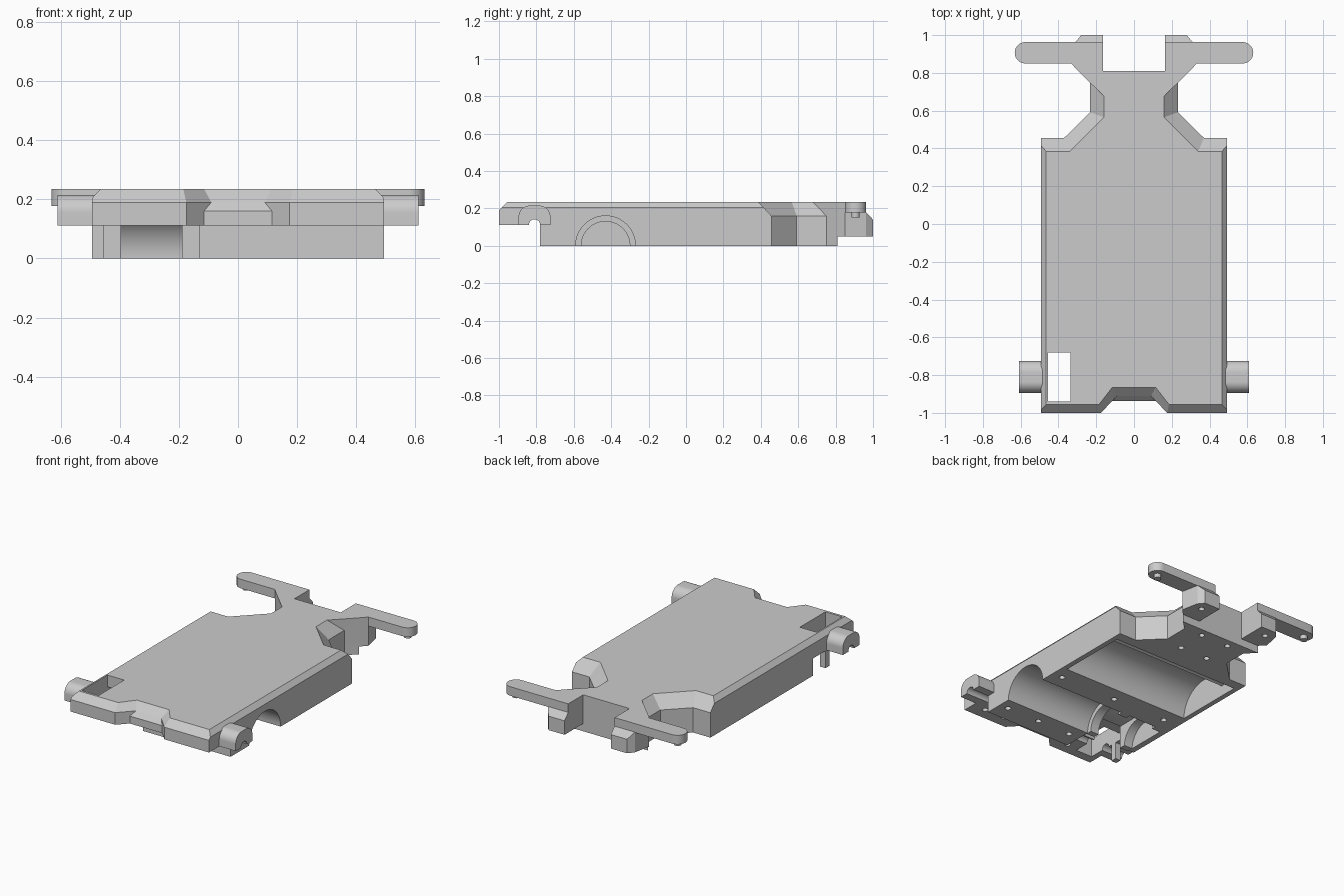
import bpy, bmesh, math
from mathutils import Matrix, Vector

cube = bpy.data.objects.get("Cube")
if cube:
    bpy.data.objects.remove(cube)

grey = bpy.data.materials.new("plain grey")
grey.use_nodes = True
grey.diffuse_color = (0.6, 0.6, 0.6, 1)
grey.node_tree.nodes["Principled BSDF"].inputs["Base Color"].default_value = (0.6, 0.6, 0.6, 1)

FLOOR, TOP = 0.112, 0.235


def finish(name, bm):
    bmesh.ops.recalc_face_normals(bm, faces=bm.faces)
    mesh = bpy.data.meshes.new(name)
    bm.to_mesh(mesh)
    bm.free()
    ob = bpy.data.objects.new(name, mesh)
    bpy.context.collection.objects.link(ob)
    mesh.materials.append(grey)
    return ob


def mirrored(half):
    return half + [(-x, y, z, -tx, ty) for x, y, z, tx, ty in reversed(half)]


def loft(name, rows, z0, z1):
    """Straight walls from z0 to each point's own height, then a slope to the top outline."""
    bm = bmesh.new()
    low = [bm.verts.new((x, y, z0)) for x, y, z, tx, ty in rows]
    mid = [bm.verts.new((x, y, z)) for x, y, z, tx, ty in rows]
    top = [bm.verts.new((tx, ty, z1)) for x, y, z, tx, ty in rows]
    n = len(rows)
    for i in range(n):
        j = (i + 1) % n
        bm.faces.new((low[i], low[j], mid[j], mid[i]))
        bm.faces.new((mid[i], mid[j], top[j], top[i]))
    bm.faces.new(low)
    bm.faces.new(top)
    bmesh.ops.remove_doubles(bm, verts=bm.verts, dist=0.0005)
    return finish(name, bm)


def prism(name, points, a, b, axis="z"):
    """Extrude a flat outline along z (points are x, y) or along x (points are y, z)."""
    bm = bmesh.new()
    place = (lambda p, t: (p[0], p[1], t)) if axis == "z" else (lambda p, t: (t, p[0], p[1]))
    face = bm.faces.new([bm.verts.new(place(p, a)) for p in points])
    out = bmesh.ops.extrude_face_region(bm, geom=[face])
    shift = Vector((0, 0, b - a)) if axis == "z" else Vector((b - a, 0, 0))
    bmesh.ops.translate(bm, vec=shift, verts=[v for v in out["geom"] if isinstance(v, bmesh.types.BMVert)])
    return finish(name, bm)


def box(name, x0, x1, y0, y1, z0, z1):
    return prism(name, [(x0, y0), (x1, y0), (x1, y1), (x0, y1)], z0, z1)


def arc(cx, cy, r, start, end, steps):
    angles = [math.radians(start + (end - start) * i / steps) for i in range(steps + 1)]
    return [(cx + r * math.cos(a), cy + r * math.sin(a)) for a in angles]


def channel(name, y, z, r, x0, x1):
    return prism(name, arc(y, z, r, 0, 360, 64)[:-1], x0, x1, "x")


def studs(name, spots, r):
    """Small upright cylinders given as x, y, bottom, top."""
    bm = bmesh.new()
    for x, y, z0, z1 in spots:
        bmesh.ops.create_cone(bm, cap_ends=True, segments=20, radius1=r, radius2=r, depth=z1 - z0,
                              matrix=Matrix.Translation((x, y, (z0 + z1) / 2)))
    return finish(name, bm)


def cut(target, cutter):
    mod = target.modifiers.new("cut", "BOOLEAN")
    mod.operation, mod.solver, mod.object = "DIFFERENCE", "EXACT", cutter
    bpy.context.view_layer.update()
    bpy.context.view_layer.objects.active = target
    bpy.ops.object.modifier_apply(modifier=mod.name)
    bpy.data.objects.remove(cutter)


# Main body: wall point, wall height, matching point of the top outline
body = loft("chassis_body", mirrored([
    (0.09, -0.91, 0.19, 0.115, -0.865),
    (0.175, -1, 0.19, 0.185, -0.955),
    (0.493, -1, 0.19, 0.465, -0.955),
    (0.493, -0.985, 0.205, 0.465, -0.955),
    (0.493, 0.415, 0.205, 0.465, 0.385),
    (0.493, 0.456, 0.16, 0.465, 0.385),
    (0.37, 0.456, 0.16, 0.34, 0.385),
    (0.232, 0.592, 0.16, 0.16, 0.565),
    (0.232, 0.75, 0.16, 0.16, 0.677),
    (0.295, 0.81, TOP, 0.295, 0.81),
]), 0, TOP)

# Raised underside at the front with an axle groove
cut(body, box("front_step", -0.8, 0.8, -1.2, -0.78, -0.1, FLOOR))
cut(body, channel("axle_groove", -0.81, FLOOR, 0.03, -0.7, 0.7))

# Battery channel with a smaller groove behind it, and the motor channel
cut(body, channel("battery_channel", 0.105, 0, 0.185, -0.46, 0.46))
cut(body, channel("rear_groove", 0.315, 0, 0.075, -0.46, 0.46))
cut(body, channel("motor_channel", -0.43, 0, 0.16, -0.13, 0.7))

# Gear bay with two ring walls, open to the front, the window and partly the side
cut(body, channel("ring_bore", -0.43, 0, 0.13, -0.455, -0.12))
cut(body, channel("gear_bore", -0.43, 0, 0.16, -0.395, -0.19))
cut(body, box("bay_mouth", -0.455, -0.13, -0.82, -0.76, -0.1, 0.111))
cut(body, box("bay_front", -0.455, -0.13, -0.77, -0.6, -0.1, 0.16))
cut(body, box("bay_inner", -0.395, -0.19, -0.65, -0.45, -0.1, 0.15))
for y0, y1 in ((-0.715, -0.59), (-0.82, -0.755)):
    cut(body, box("side_gap", -0.6, -0.455, y0, y1, -0.1, 0.111))
cut(body, box("window", -0.455, -0.335, -0.94, -0.68, 0.05, 0.4))

# Blind screw holes in the underside
holes = [(x, y, -0.02, 0.03) for x in (-0.1, 0.1) for y in (0.56, 0.755)]
holes += [(x, -0.175, -0.02, 0.03) for x in (-0.38, 0.01, 0.42)]
holes += [(x, -0.67, -0.02, 0.03) for x in (-0.05, 0.19, 0.43)]
holes += [(x, -0.92, FLOOR - 0.02, 0.14) for x in (-0.25, 0.25, 0.4)]
cut(body, studs("hole_cutter", holes, 0.018))

# Sloped lip that fills the front notch
lip = loft("front_notch_lip", mirrored([(0.09, -0.91, 0.19, 0.09, -0.91),
                                        (0.115, -0.937, 0.16, 0.09, -0.91)]), FLOOR, 0.19)
parts = [body, lip]

for side, s in (("left", 1), ("right", -1)):
    # Rear arm with rounded tip
    arm = [(0.165, 0.81), (0.295, 0.81), (0.333, 0.85)]
    arm += arc(0.575, 0.9065, 0.0565, -90, 90, 20) + [(0.165, 0.963)]
    parts.append(prism(side + "_rear_arm", [(s * x, y) for x, y in arm], 0.177, TOP))

    # Mounting block under the arm, sloped at its rear end
    block = [(0.165, 0.81, 0.18, 0.165, 0.81), (0.295, 0.81, 0.18, 0.295, 0.81),
             (0.333, 0.85, 0.18, 0.333, 0.85), (0.31, 0.963, 0.18, 0.31, 0.963),
             (0.28, 1, 0.14, 0.28, 0.963), (0.165, 1, 0.14, 0.165, 0.963)]
    mount = loft(side + "_rear_block", [(s * x, y, z, s * tx, ty) for x, y, z, tx, ty in block], 0.05, 0.18)
    cut(mount, studs("block_hole", [(s * 0.25, 0.93, 0.03, 0.08)], 0.018))
    parts.append(mount)

    # Peg below the arm tip
    parts.append(studs(side + "_arm_peg", [(s * 0.575, 0.9065, 0.15, 0.19)], 0.022))

    # Front axle holder: rounded arch with a round slot
    arch = [(-0.725, FLOOR)] + arc(-0.785, 0.155, 0.06, 0, 90, 14) + arc(-0.835, 0.155, 0.06, 90, 180, 14)
    arch += [(-0.895, FLOOR)] + arc(-0.81, FLOOR, 0.03, 180, 0, 14)
    parts.append(prism(side + "_axle_holder", arch, s * 0.47, s * 0.61, "x"))
    cut(parts[-1], box("holder_trim", -0.49, 0.49, -0.85, -0.77, 0, 0.15))

# Smooth the round surfaces and keep the hard edges
bpy.ops.object.select_all(action="DESELECT")
for ob in parts:
    ob.select_set(True)
bpy.context.view_layer.objects.active = body
bpy.ops.object.shade_smooth_by_angle(angle=math.radians(25))
